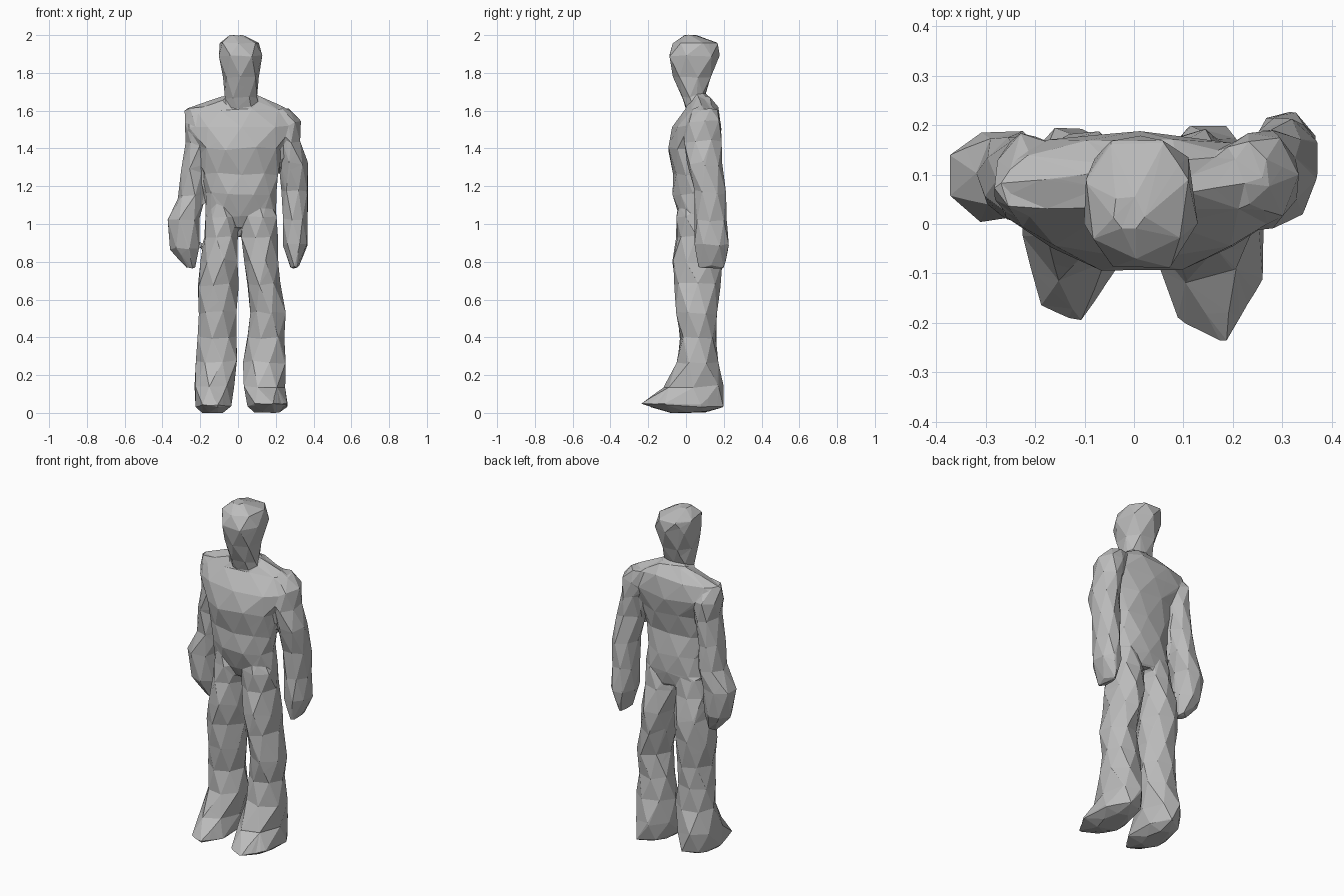
import bpy, bmesh, math, random

random.seed(4)
cube = bpy.data.objects.get("Cube")
if cube:
    bpy.data.objects.remove(cube)

grey = bpy.data.materials.new("plain grey")
grey.use_nodes = True
grey.diffuse_color = (0.5, 0.5, 0.5, 1)
grey.node_tree.nodes["Principled BSDF"].inputs["Base Color"].default_value = (0.5, 0.5, 0.5, 1)

bm = bmesh.new()


def ring(section, sides, phase, jitter, power):
    """One faceted cross-section that fills its x and y limits; low power is boxier."""
    x0, x1, y0, y1, z = section
    angles = [2 * math.pi * (i + phase) / sides for i in range(sides)]

    def boxy(v):
        return math.copysign(abs(v) ** power, v)
    xs, ys = [boxy(math.cos(a)) for a in angles], [boxy(math.sin(a)) for a in angles]

    def fit(v, values, low, high):
        return low + (high - low) * (v - min(values)) / (max(values) - min(values))

    def wobble():
        return random.uniform(-jitter, jitter)
    return [bm.verts.new((fit(x, xs, x0, x1) + wobble() / 2, fit(y, ys, y0, y1) + wobble() / 2,
                          max(0, z + wobble()))) for x, y in zip(xs, ys)]


def loft(sections, sides=8, jitter=0.01, power=1.0, turn=0.0):
    """Triangulated body part through a stack of sections, alternately turned."""
    rings = [ring(s, sides, turn + 0.5 * (k % 2), jitter, power)
             for k, s in enumerate(sections)]
    faces = [bm.faces.new(rings[0]), bm.faces.new(rings[-1])]
    for k, (a, b) in enumerate(zip(rings, rings[1:])):
        for i in range(sides):
            j = (i + 1) % sides
            if k % 2 == 0:
                faces.append(bm.faces.new((a[i], a[j], b[i])))
                faces.append(bm.faces.new((a[j], b[j], b[i])))
            else:
                faces.append(bm.faces.new((a[i], b[j], b[i])))
                faces.append(bm.faces.new((a[i], a[j], b[j])))
    bmesh.ops.recalc_face_normals(bm, faces=faces)


# Head and neck
loft([(-.06, .1, .01, .12, 1.57), (-.07, .1, -.02, .1, 1.67), (-.08, .11, -.07, .13, 1.78),
      (-.1, .13, -.09, .18, 1.89), (-.1, .11, -.07, .17, 1.96),
      (-.04, .02, -.01, .06, 2.0)], sides=7, jitter=0.004, power=0.85, turn=0.25)

# Torso: hips, waist, chest and sloping shoulders
loft([(-.12, .15, .0, .13, .97), (-.17, .2, -.04, .15, 1.05), (-.17, .2, -.07, .15, 1.16),
      (-.18, .21, -.07, .14, 1.27), (-.21, .24, -.09, .16, 1.4),
      (-.26, .29, -.07, .19, 1.51), (-.27, .25, .0, .17, 1.61),
      (-.08, .11, .03, .13, 1.67)], sides=10, power=0.9)

# Right arm, then left arm, each from hand to shoulder
loft([(-.27, -.23, .07, .13, .77), (-.36, -.21, .01, .18, .87),
      (-.37, -.2, .0, .19, 1.02), (-.32, -.18, .02, .19, 1.14),
      (-.3, -.17, .01, .18, 1.28), (-.28, -.15, .0, .18, 1.43),
      (-.28, -.13, .0, .18, 1.53), (-.28, -.14, .03, .12, 1.61)], sides=7)
loft([(.28, .32, .06, .2, .77), (.24, .37, .04, .23, .89),
      (.24, .37, .04, .22, 1.02), (.23, .37, .04, .21, 1.17),
      (.22, .37, .0, .19, 1.32), (.2, .33, -.01, .19, 1.44),
      (.17, .33, .0, .19, 1.54), (.16, .27, .04, .17, 1.61)], sides=7)

# Right leg, then left leg, from wedge-shaped foot to hip
loft([(-.19, -.08, -.08, .12, .0), (-.23, -.04, -.2, .19, .04),
      (-.23, -.02, -.11, .2, .14), (-.22, -.01, -.05, .17, .27),
      (-.21, -.01, -.03, .16, .4), (-.21, -.01, -.05, .16, .53),
      (-.21, .0, -.06, .18, .68), (-.2, .0, -.07, .19, .8),
      (-.175, .0, -.05, .16, .93), (-.17, .0, -.05, .14, 1.04),
      (-.14, -.04, -.03, .11, 1.12)], sides=7)
loft([(.09, .22, -.1, .12, .0), (.05, .26, -.24, .2, .04),
      (.03, .25, -.12, .2, .14), (.03, .25, -.05, .17, .27),
      (.05, .25, -.03, .16, .4), (.06, .25, -.05, .16, .53),
      (.055, .22, -.06, .18, .68), (.03, .21, -.07, .19, .8),
      (.02, .21, -.05, .16, .93), (.02, .2, -.05, .14, 1.04),
      (.05, .17, -.03, .11, 1.12)], sides=7)

# Fuse the parts into one skin and reduce it to large irregular facets
mesh = bpy.data.meshes.new("body")
bm.to_mesh(mesh)
bm.free()
mesh.materials.append(grey)
body = bpy.data.objects.new("body", mesh)
bpy.context.collection.objects.link(body)
fuse = body.modifiers.new("fuse", 'REMESH')
fuse.mode = 'VOXEL'
fuse.voxel_size = 0.01
facets = body.modifiers.new("facets", 'DECIMATE')
facets.ratio = 0.014
